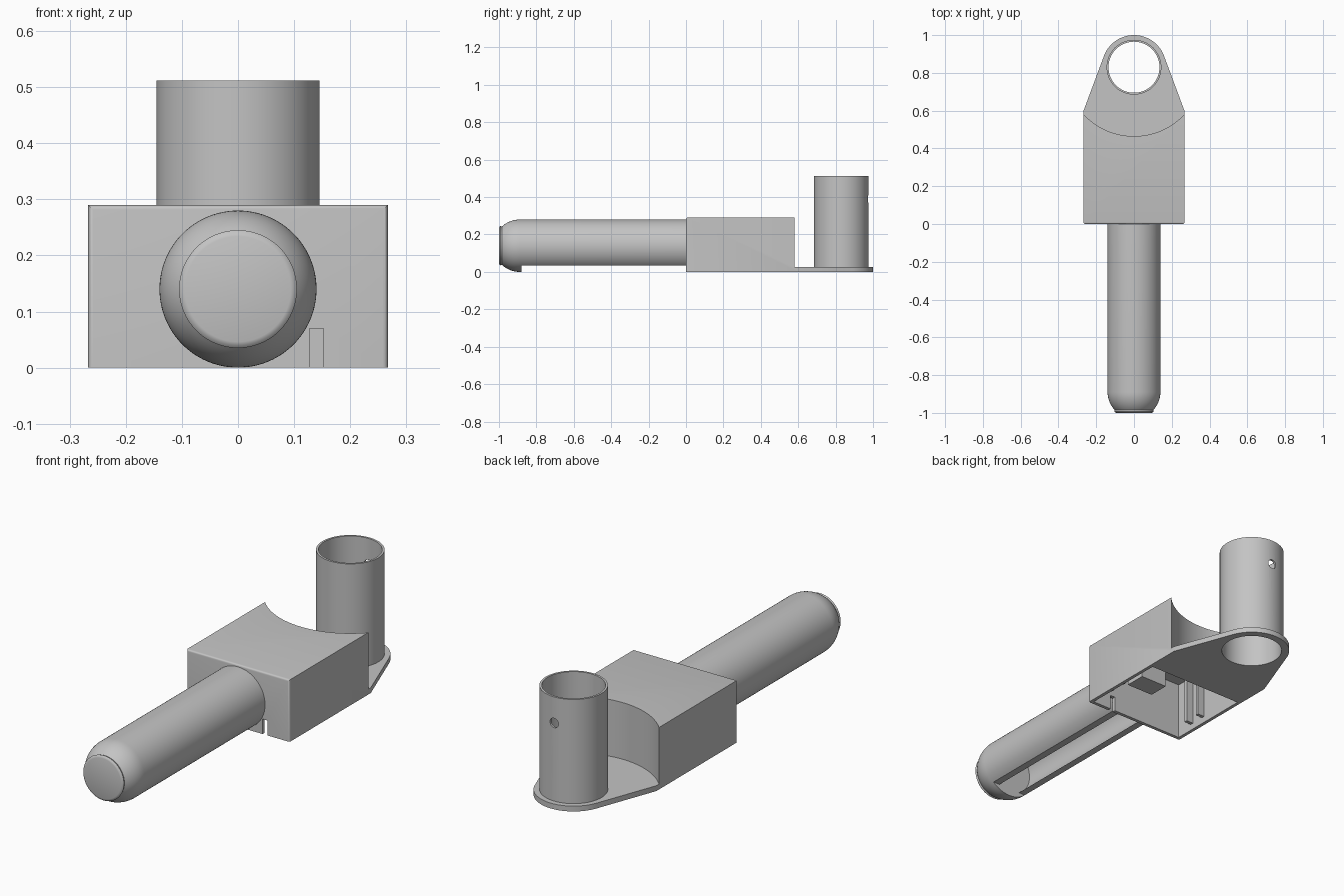
import bpy, bmesh, math
from mathutils import Matrix, Vector

if "Cube" in bpy.data.objects:
    bpy.data.objects.remove(bpy.data.objects["Cube"])

grey = bpy.data.materials.new("light_grey")
grey.diffuse_color = (0.55, 0.55, 0.55, 1)
grey.use_nodes = True
grey.node_tree.nodes["Principled BSDF"].inputs["Base Color"].default_value = grey.diffuse_color


def finish(name, bm, smooth=True):
    bmesh.ops.recalc_face_normals(bm, faces=bm.faces)
    me = bpy.data.meshes.new(name)
    bm.to_mesh(me)
    bm.free()
    me.materials.append(grey)
    ob = bpy.data.objects.new(name, me)
    bpy.context.collection.objects.link(ob)
    return ob


def box(name, x0, x1, y0, y1, z0, z1):
    bm = bmesh.new()
    m = Matrix.Translation(((x0 + x1) / 2, (y0 + y1) / 2, (z0 + z1) / 2)) @ \
        Matrix.Diagonal((x1 - x0, y1 - y0, z1 - z0, 1))
    bmesh.ops.create_cube(bm, size=1, matrix=m)
    return finish(name, bm)


def lathe(name, profile, origin, along_y=False, n=96):
    """Revolve (radius, height) points; ends are capped unless the profile loops."""
    bm = bmesh.new()
    loop = profile[0] == profile[-1]
    pts = profile[:-1] if loop else profile
    rings = []
    for r, h in pts:
        ring = []
        for i in range(n):
            a = 2 * math.pi * i / n
            u, v = r * math.cos(a), r * math.sin(a)
            p = (u, h, v) if along_y else (u, v, h)
            ring.append(bm.verts.new(Vector(p) + Vector(origin)))
        rings.append(ring)
    pairs = list(zip(rings, rings[1:]))
    if loop:
        pairs.append((rings[-1], rings[0]))
    else:
        bm.faces.new(rings[0])
        bm.faces.new(rings[-1])
    for a, b in pairs:
        for i in range(n):
            j = (i + 1) % n
            bm.faces.new((a[i], a[j], b[j], b[i]))
    return finish(name, bm)


def boolean(ob, tools, op='DIFFERENCE'):
    bpy.context.view_layer.objects.active = ob
    for t in tools:
        t.hide_render = True
        mod = ob.modifiers.new("cut", 'BOOLEAN')
        mod.operation, mod.object, mod.solver = op, t, 'EXACT'
        bpy.ops.object.modifier_apply(modifier=mod.name)
        bpy.data.objects.remove(t)


W, H, CY, WALL = 0.267, 0.29, 0.83, 0.016

# Body: block with tapered rounded nose, extruded upward
a0 = math.atan2(0.6 - CY, W)
a0 += math.acos(0.17 / math.hypot(W, 0.6 - CY))
outline = [(-W, 0), (W, 0), (W, 0.6)]
for i in range(49):
    a = a0 + (math.pi - 2 * a0) * i / 48
    outline.append((0.17 * math.cos(a), CY + 0.17 * math.sin(a)))
outline.append((-W, 0.6))
bm = bmesh.new()
face = bm.faces.new([bm.verts.new((x, y, 0)) for x, y in outline])
res = bmesh.ops.extrude_face_region(bm, geom=[face])
bmesh.ops.translate(bm, vec=(0, 0, H),
                    verts=[v for v in res['geom'] if isinstance(v, bmesh.types.BMVert)])
# soften the front top and front upright edges
front = [e for e in bm.edges if all(v.co.y < 1e-5 for v in e.verts)
         and any(v.co.z > 0.1 for v in e.verts)]
bmesh.ops.bevel(bm, geom=front, offset=0.009, segments=4, profile=0.5, affect='EDGES')
body = finish("body", bm)
boolean(body, [
    lathe("scoop", [(0.365, 0.025), (0.365, 0.6)], (0, CY, 0), n=160),
    lathe("socket", [(0.145, -0.1), (0.145, 0.2)], (0, CY, 0)),
    box("cavity", -W + WALL, W - WALL, WALL, 0.43, -0.1, H - WALL),
    box("cable_notch", 0.127, 0.152, -0.05, 0.05, -0.1, 0.07),
])

# Inner ribs and mounting block in the hollow body
for side in (-1, 1):
    for k, y in enumerate((0.10, 0.18)):
        xs = sorted((side * 0.255, side * 0.215))
        box(f"rib_{'left' if side < 0 else 'right'}_{k}", *xs, y, y + 0.016, 0.03, H - 0.01)
box("inner_block", -0.02, 0.12, 0.10, 0.20, 0.10, H - 0.01)

# Upright tube with a pin hole in its back
tube = lathe("upright_tube", [(0.145, 0), (0.145, 0.512), (0.135, 0.512), (0.135, 0), (0.145, 0)],
             (0, CY, 0))
boolean(tube, [lathe("pin_hole", [(0.022, 0), (0.022, 0.3)], (0, CY, 0.39), True, 32)])

# Handle: rounded bar, hollow and open underneath
R = 0.14
prof = [(0.094, -1), (0.100, -0.998), (0.105, -0.993)]
for i in range(1, 11):
    a = math.radians(42 + 48 * i / 10)
    prof.append((R * math.sin(a), -0.889 - R * math.cos(a)))
prof.append((R, 0.004))
handle = lathe("handle", prof, (0, 0, R), True)
boolean(handle, [
    lathe("bore", [(0.12, -0.88), (0.12, 0.1)], (0, 0, R), True),
    box("open_underside", -0.3, 0.3, -0.88, 0.1, -0.1, 0.035),
])

# Smooth shading with sharp edges
for ob in bpy.context.collection.objects:
    bpy.ops.object.select_all(action='DESELECT')
    ob.select_set(True)
    bpy.context.view_layer.objects.active = ob
    bpy.ops.object.shade_smooth_by_angle(angle=math.radians(30))
